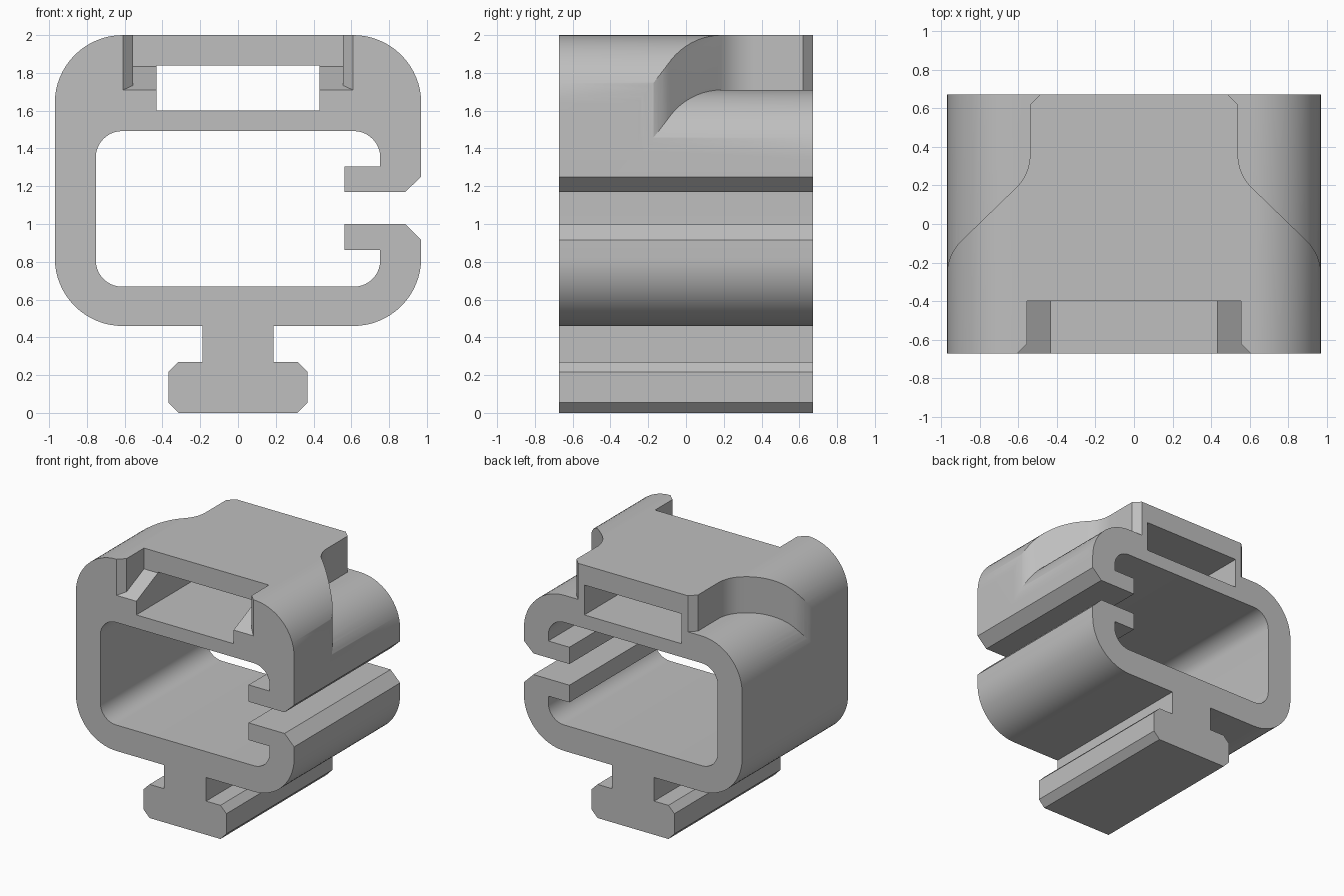
import bpy, bmesh
from math import cos, sin, radians

cube = bpy.data.objects.get("Cube")
if cube:
    bpy.data.objects.remove(cube, do_unlink=True)

HALF = 0.673          # half length along y
W, R = 0.97, 0.36     # half width and outer corner radius
IW, IR = 0.753, 0.14  # inner half width and corner radius

grey = bpy.data.materials.new("plain grey")
grey.use_nodes = True
colour = (0.52, 0.52, 0.52, 1)
grey.diffuse_color = colour
grey.node_tree.nodes["Principled BSDF"].inputs["Base Color"].default_value = colour


def arc(cx, cy, r, a0, a1, n=16):
    angles = [radians(a0 + (a1 - a0) * i / n) for i in range(n + 1)]
    return [(cx + r * cos(a), cy + r * sin(a)) for a in angles]


def prism(name, points, place, low, high):
    """Extrude a 2D outline; place(u, v, t) maps it to 3D."""
    bm = bmesh.new()
    a = [bm.verts.new(place(u, v, low)) for u, v in points]
    b = [bm.verts.new(place(u, v, high)) for u, v in points]
    bm.faces.new(a)
    bm.faces.new(b[::-1])
    n = len(points)
    for i in range(n):
        j = (i + 1) % n
        bm.faces.new((a[i], b[i], b[j], a[j]))
    bmesh.ops.recalc_face_normals(bm, faces=bm.faces)
    mesh = bpy.data.meshes.new(name)
    bm.to_mesh(mesh)
    bm.free()
    mesh.materials.append(grey)
    obj = bpy.data.objects.new(name, mesh)
    bpy.context.collection.objects.link(obj)
    return obj


def combine(obj, tool, operation):
    """Apply a boolean and remove the tool."""
    bpy.context.view_layer.objects.active = obj
    mod = obj.modifiers.new("cut", "BOOLEAN")
    mod.operation, mod.solver, mod.object = operation, "EXACT", tool
    tool.hide_render = True
    bpy.ops.object.modifier_apply(modifier=mod.name)
    bpy.data.objects.remove(tool, do_unlink=True)


def along_y(u, v, t):
    return (u, t, v)


def along_z(u, v, t):
    return (u, v, t)


# Slotted clip section with the T-shaped foot
foot = [(0.188, 0.46), (0.188, 0.27), (0.315, 0.27), (0.368, 0.217),
        (0.368, 0.055), (0.315, 0)]
outline = [(-x, z) for x, z in foot]
outline += foot[::-1]
outline += arc(W - R, 0.46 + R, R, -90, 0)
outline += [(W, 0.915), (0.885, 1.0), (0.565, 1.0), (0.565, 0.862), (IW, 0.862)]
outline += arc(IW - IR, 0.668 + IR, IR, 0, -90, 10)
outline += arc(IR - IW, 0.668 + IR, IR, 270, 180, 10)
outline += arc(IR - IW, 1.492 - IR, IR, 180, 90, 10)
outline += arc(IW - IR, 1.492 - IR, IR, 90, 0, 10)
outline += [(IW, 1.305), (0.565, 1.305), (0.565, 1.17), (0.885, 1.17), (W, 1.25)]
outline += arc(W - R, 2 - R, R, 0, 90)
outline += arc(R - W, 2 - R, R, 90, 180)
outline += arc(R - W, 0.46 + R, R, 180, 270)
body = prism("clip_body", outline, along_y, -HALF, HALF)

# Rounded rear shoulders beside the narrow crown
shelf = arc(W - R, 1.35, R, 0, 90) + [(0.3, 1.71), (0.3, 2.2), (1.2, 2.2), (1.2, 1.35)]
plan = [(0.43, 0.73), (0.54, 0.62)] + arc(0.78, 0.36, 0.24, 180, 225, 10)
plan += arc(0.73, -0.26, 0.24, 45, 0, 10) + [(1.3, -0.26), (1.3, 0.73)]
for name, side in (("left", 1), ("right", -1)):
    cutter = prism(name + "_shoulder_cutter", [(side * x, z) for x, z in shelf],
                   along_y, -0.5, 0.72)
    limit = prism(name + "_plan_cutter", [(side * x, y) for x, y in plan],
                  along_z, 1.2, 2.4)
    combine(cutter, limit, "INTERSECT")
    combine(body, cutter, "DIFFERENCE")

# Rectangular passage through the crown
passage = prism("passage_cutter", [(-0.432, 1.6), (0.432, 1.6), (0.432, 1.84), (-0.432, 1.84)],
                along_y, -1, 1)
combine(body, passage, "DIFFERENCE")


# Front notch with flared mouth and sloping floor
def sloped(u, v, t):
    return (u, v, t if t > 2 else t + (v + HALF) * 0.45)


half_notch = [(0.658, -0.723), (0.555, -0.62), (0.555, -0.4)]
notch = half_notch + [(-x, y) for x, y in reversed(half_notch)]
combine(body, prism("notch_cutter", notch, sloped, 1.71, 2.2), "DIFFERENCE")

# Smooth curves, sharp edges
bpy.ops.object.select_all(action="DESELECT")
body.select_set(True)
bpy.context.view_layer.objects.active = body
bpy.ops.object.shade_smooth_by_angle(angle=radians(25))
